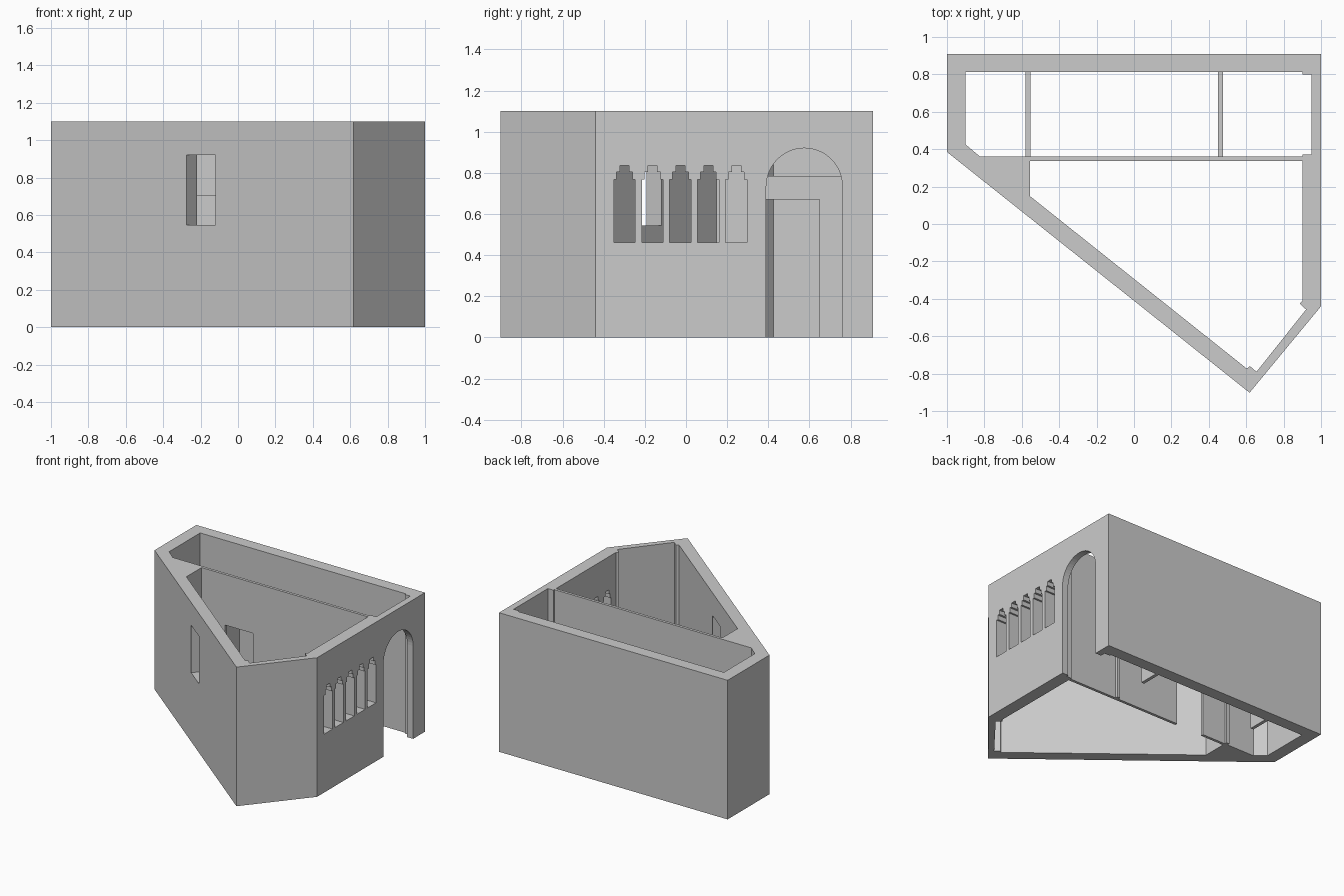
import bpy, bmesh, math
from mathutils import Vector, Matrix

if "Cube" in bpy.data.objects:
    bpy.data.objects.remove(bpy.data.objects["Cube"])


def prism(name, pts, matrix, depth):
    """Extrude a 2D outline along local z, then place it with a matrix."""
    bm = bmesh.new()
    face = bm.faces.new([bm.verts.new((a, b, 0)) for a, b in pts])
    ext = bmesh.ops.extrude_face_region(bm, geom=[face])
    verts = [v for v in ext["geom"] if isinstance(v, bmesh.types.BMVert)]
    bmesh.ops.translate(bm, verts=verts, vec=(0, 0, depth))
    bmesh.ops.transform(bm, matrix=matrix, verts=bm.verts)
    bmesh.ops.recalc_face_normals(bm, faces=bm.faces)
    mesh = bpy.data.meshes.new(name)
    bm.to_mesh(mesh)
    bm.free()
    ob = bpy.data.objects.new(name, mesh)
    bpy.context.collection.objects.link(ob)
    return ob


def frame(origin, u, v):
    """Matrix whose local x, y axes are u, v."""
    u, v = Vector(u).normalized(), Vector(v).normalized()
    m = Matrix((u, v, u.cross(v))).transposed().to_4x4()
    m.translation = origin
    return m


def cut(target, cutter):
    mod = target.modifiers.new("cut", 'BOOLEAN')
    mod.operation, mod.solver, mod.object = 'DIFFERENCE', 'EXACT', cutter
    bpy.context.view_layer.update()
    dg = bpy.context.evaluated_depsgraph_get()
    mesh = bpy.data.meshes.new_from_object(target.evaluated_get(dg))
    target.modifiers.clear()
    target.data = mesh
    bpy.data.objects.remove(cutter)


def plan(z):
    return Matrix.Translation((0, 0, z))


def side(x):
    """Profiles drawn in y, z and extruded along +x."""
    return frame((x, 0, 0), (0, 1, 0), (0, 0, 1))


H = 1.1

# Outer block
walls = prism("outer_walls", [(-1, .908), (1, .908), (1, -.44), (.618, -.902), (-1, .385)],
              plan(0), H)

# Back corridor and main room; the strip left between them is the dividing wall
corridor = [(-.9, .813), (.9, .813), (.9, .8), (.948, .8), (.948, .372), (.9, .372),
            (.9, .36), (-.823, .36), (-.9, .425)]
room = [(-.555, .338), (.9, .338), (.9, -.41), (.885, -.425), (.92, -.457), (.655, -.79),
        (.62, -.76), (.603, -.773), (-.555, .148)]
for pts in (corridor, room):
    cut(walls, prism("room_cutter", pts, plan(-.1), H + .2))

# Passage through the dividing wall
cut(walls, prism("passage_cutter", [(.32, -.1), (.38, -.1), (.38, .7), (.32, .7)],
                 side(-.35), .245))

# Arched entrance in the right wall
R, CY = .185, .575
arch = [(CY - R, -.1), (CY + R, -.1)]
arch += [(CY + R * math.cos(math.pi * i / 24), .735 + R * math.sin(math.pi * i / 24))
         for i in range(25)]
cut(walls, prism("arch_cutter", arch, side(.92), .2))

# Row of stepped windows in the right wall
half = [(.052, .462), (.052, .768), (.038, .768), (.038, .804), (.022, .804), (.022, .837)]
for i in range(5):
    c = -.299 + i * .136
    pts = [(c + w, z) for w, z in half] + [(c - w, z) for w, z in reversed(half)]
    cut(walls, prism("window_cutter", pts, side(.85), .3))

# Window through the diagonal wall, square to its surface
along = Vector((1.618, -1.287, 0)).normalized()
a = Vector((-1, .385, 0)) + along * (.725 / along.x)
length = .155 / along.x
normal = along.cross(Vector((0, 0, 1)))
cut(walls, prism("slit_cutter", [(0, .545), (length, .545), (length, .92), (0, .92)],
                 frame(a - normal * .2, along, (0, 0, 1)), .3))

# Low partitions with doorways across the corridor
for name, x in (("left_partition", -.58), ("right_partition", .45)):
    prism(name, [(.36, 0), (.38, 0), (.38, .67), (.65, .67), (.65, 0), (.813, 0),
                 (.813, .785), (.36, .785)], side(x), .026)
